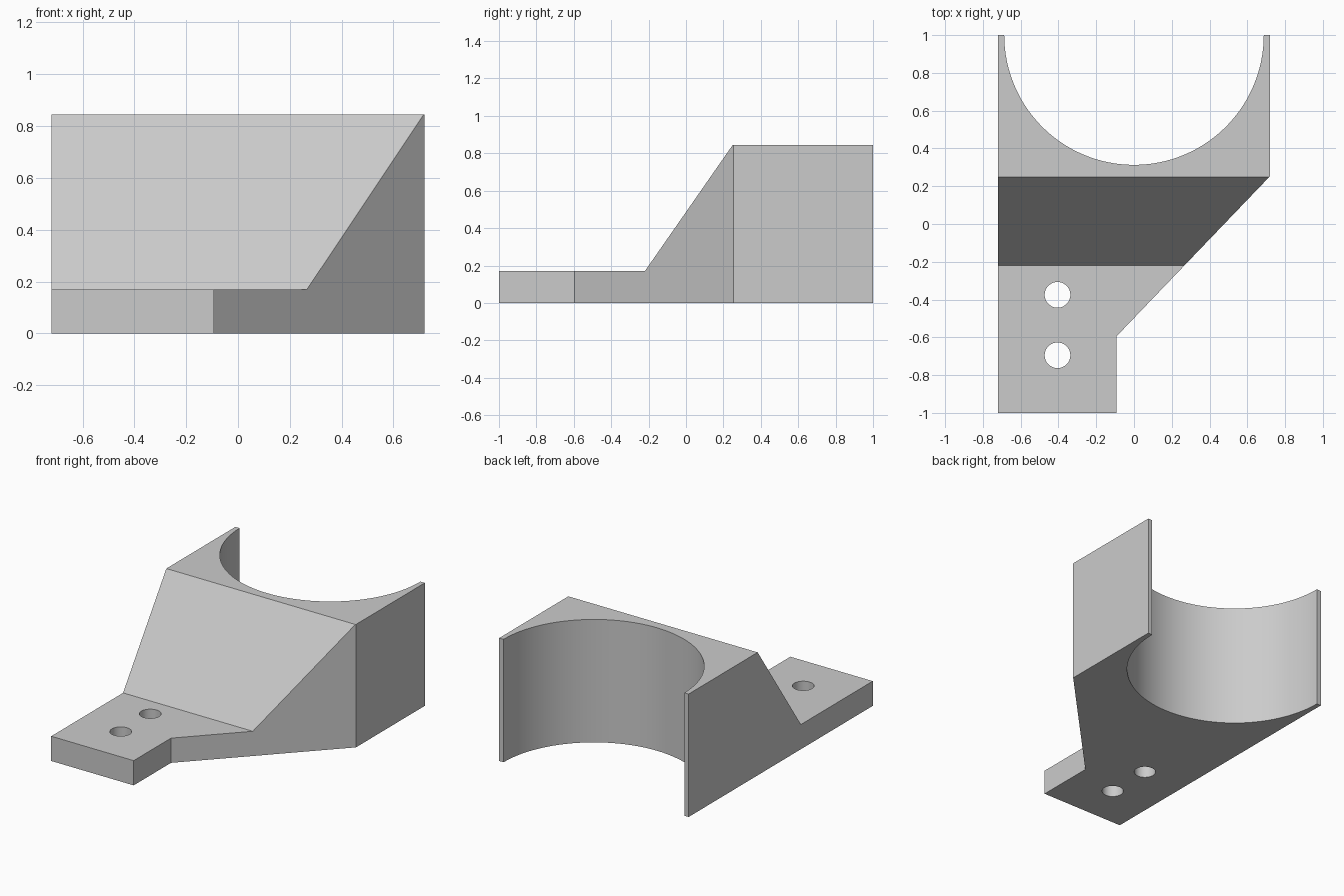
import bpy
import bmesh
from mathutils import Vector

if "Cube" in bpy.data.objects:
    bpy.data.objects.remove(bpy.data.objects["Cube"], do_unlink=True)

WIDTH, TOP, PLATE = 0.72, 0.845, 0.17
BORE_RADIUS, HOLE_RADIUS, HOLE_X = 0.687, 0.068, -0.405

grey = bpy.data.materials.new("light grey")
grey.use_nodes = True
colour = (0.6, 0.6, 0.6, 1)
grey.diffuse_color = colour
grey.node_tree.nodes["Principled BSDF"].inputs["Base Color"].default_value = colour


def prism(name, points, direction):
    """Extrude a closed outline along a direction."""
    bm = bmesh.new()
    face = bm.faces.new([bm.verts.new(p) for p in points])
    moved = bmesh.ops.extrude_face_region(bm, geom=[face])["geom"]
    verts = [v for v in moved if isinstance(v, bmesh.types.BMVert)]
    bmesh.ops.translate(bm, verts=verts, vec=Vector(direction))
    bmesh.ops.recalc_face_normals(bm, faces=bm.faces)
    mesh = bpy.data.meshes.new(name)
    bm.to_mesh(mesh)
    bm.free()
    mesh.materials.append(grey)
    obj = bpy.data.objects.new(name, mesh)
    bpy.context.collection.objects.link(obj)
    return obj


def cylinder(name, x, y, radius, sides):
    bpy.ops.mesh.primitive_cylinder_add(vertices=sides, radius=radius, depth=3, location=(x, y, 0))
    obj = bpy.context.object
    obj.name = name
    obj.data.materials.append(grey)
    return obj


def cut(target, tool, operation):
    """Apply a boolean and discard its tool."""
    tool.hide_render = True
    mod = target.modifiers.new(tool.name, "BOOLEAN")
    mod.operation, mod.solver, mod.object = operation, "EXACT", tool
    bpy.ops.object.select_all(action="DESELECT")
    bpy.context.view_layer.objects.active = target
    target.select_set(True)
    bpy.ops.object.modifier_apply(modifier=mod.name)
    bpy.data.objects.remove(tool, do_unlink=True)


# Footprint: narrow tab, angled flank, full-width block
footprint = [(-WIDTH, -1), (-0.093, -1), (-0.093, -0.595), (WIDTH, 0.253), (WIDTH, 1), (-WIDTH, 1)]
bracket = prism("cradle_bracket", [(x, y, 0) for x, y in footprint], (0, 0, TOP))

# Side profile: flat mounting plate, ramp, tall block
profile = [(-2, -1), (-2, PLATE), (-0.22, PLATE), (0.25, TOP), (0.25, 2), (2, 2), (2, -1)]
side_profile = prism("side_profile", [(-2, y, z) for y, z in profile], (4, 0, 0))
cut(bracket, side_profile, "INTERSECT")

# Half-round cradle and two screw holes
cut(bracket, cylinder("cradle_bore", 0, 1, BORE_RADIUS, 128), "DIFFERENCE")
for y in (-0.375, -0.695):
    cut(bracket, cylinder("screw_hole", HOLE_X, y, HOLE_RADIUS, 48), "DIFFERENCE")

bpy.ops.object.shade_smooth_by_angle()
